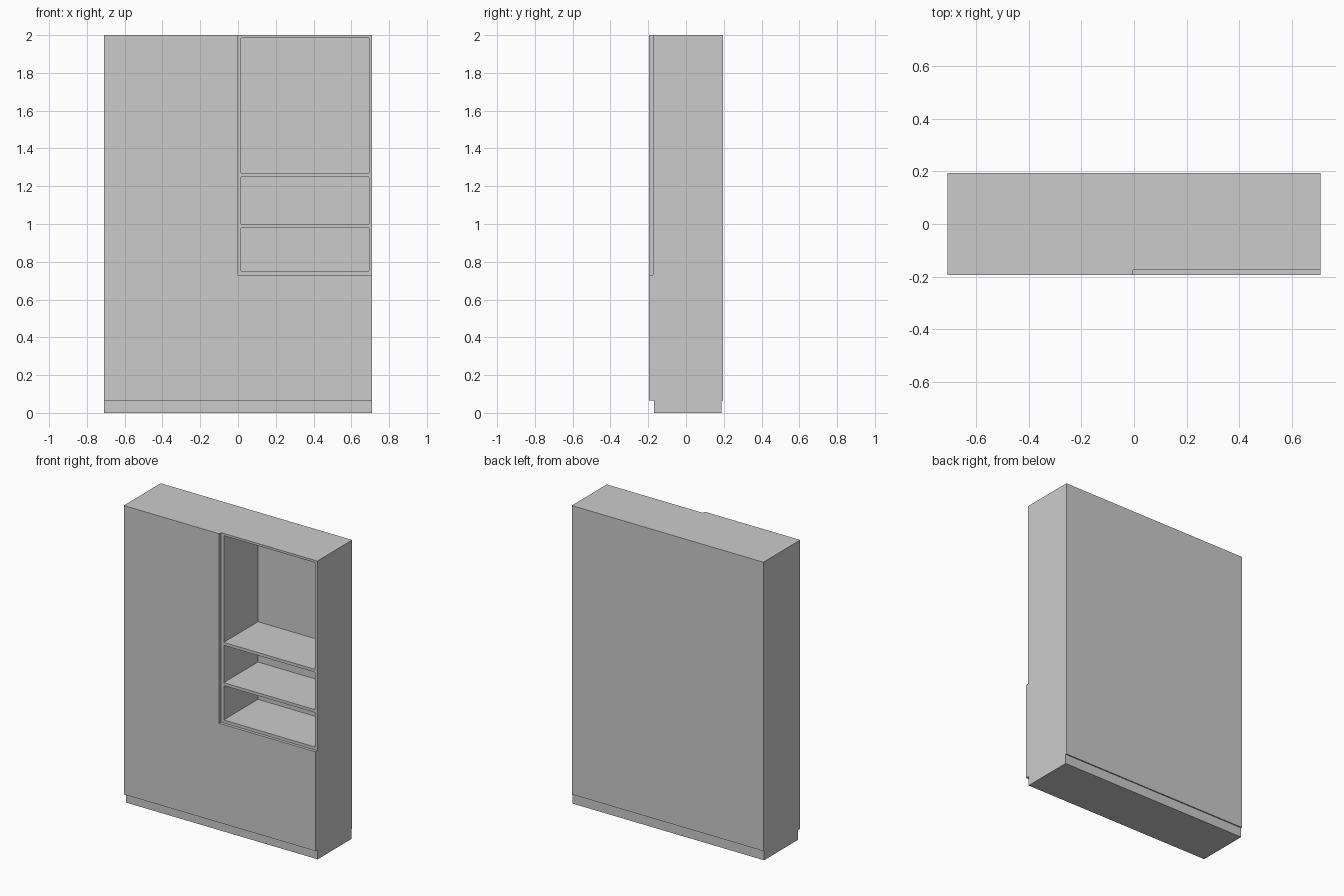
import bpy, bmesh

if "Cube" in bpy.data.objects:
    bpy.data.objects.remove(bpy.data.objects["Cube"])

W = 0.71                       # half width
FRONT, CARC, BACK0, BACK = -0.195, -0.175, 0.187, 0.195
FOOT, TOP, T = 0.065, 2.0, 0.018


def finish(name, bm):
    bmesh.ops.recalc_face_normals(bm, faces=bm.faces)
    me = bpy.data.meshes.new(name)
    bm.to_mesh(me)
    bm.free()
    ob = bpy.data.objects.new(name, me)
    bpy.context.collection.objects.link(ob)
    return ob


def box(name, x0, x1, y0, y1, z0, z1):
    bm = bmesh.new()
    bmesh.ops.create_cube(bm, size=1)
    bmesh.ops.scale(bm, vec=(x1 - x0, y1 - y0, z1 - z0), verts=bm.verts)
    bmesh.ops.translate(bm, vec=((x0 + x1) / 2, (y0 + y1) / 2, (z0 + z1) / 2), verts=bm.verts)
    return finish(name, bm)


def board(name, x0, x1, z0, z1):
    # carcass board running the full inner depth
    return box(name, x0, x1, CARC, BACK0, z0, z1)


# recessed plinth
box("plinth", -W, W, -0.17, BACK0, 0, FOOT)

# upright boards
board("left_side", -W, -W + T, FOOT, TOP)
board("partition", -0.003, 0.017, FOOT, TOP)
board("right_side", W - 0.016, W, FOOT, TOP)

# top, bottom and the open shelves
for side, x0, x1 in (("left", -W + T, -0.003), ("right", 0.017, W - 0.016)):
    board(side + "_bottom", x0, x1, FOOT, FOOT + T)
    board(side + "_top", x0, x1, TOP - 0.015, TOP)
for i, (z0, z1) in enumerate(((0.73, 0.75), (0.98, 1.0), (1.25, 1.27))):
    board(f"shelf_{i + 1}", 0.017, W - 0.016, z0, z1)

# thin back panel
box("back_panel", -W, W, BACK0, BACK, FOOT, TOP)

# L-shaped front: tall left door flush with the low right door
outline = [(-W, FOOT), (W, FOOT), (W, 0.73), (-0.003, 0.73), (-0.003, TOP), (-W, TOP)]
bm = bmesh.new()
face = bm.faces.new([bm.verts.new((x, FRONT, z)) for x, z in outline])
ext = bmesh.ops.extrude_face_region(bm, geom=[face], use_keep_orig=True)
moved = [v for v in ext["geom"] if isinstance(v, bmesh.types.BMVert)]
bmesh.ops.translate(bm, vec=(0, CARC - FRONT, 0), verts=moved)
finish("door_fronts", bm)
